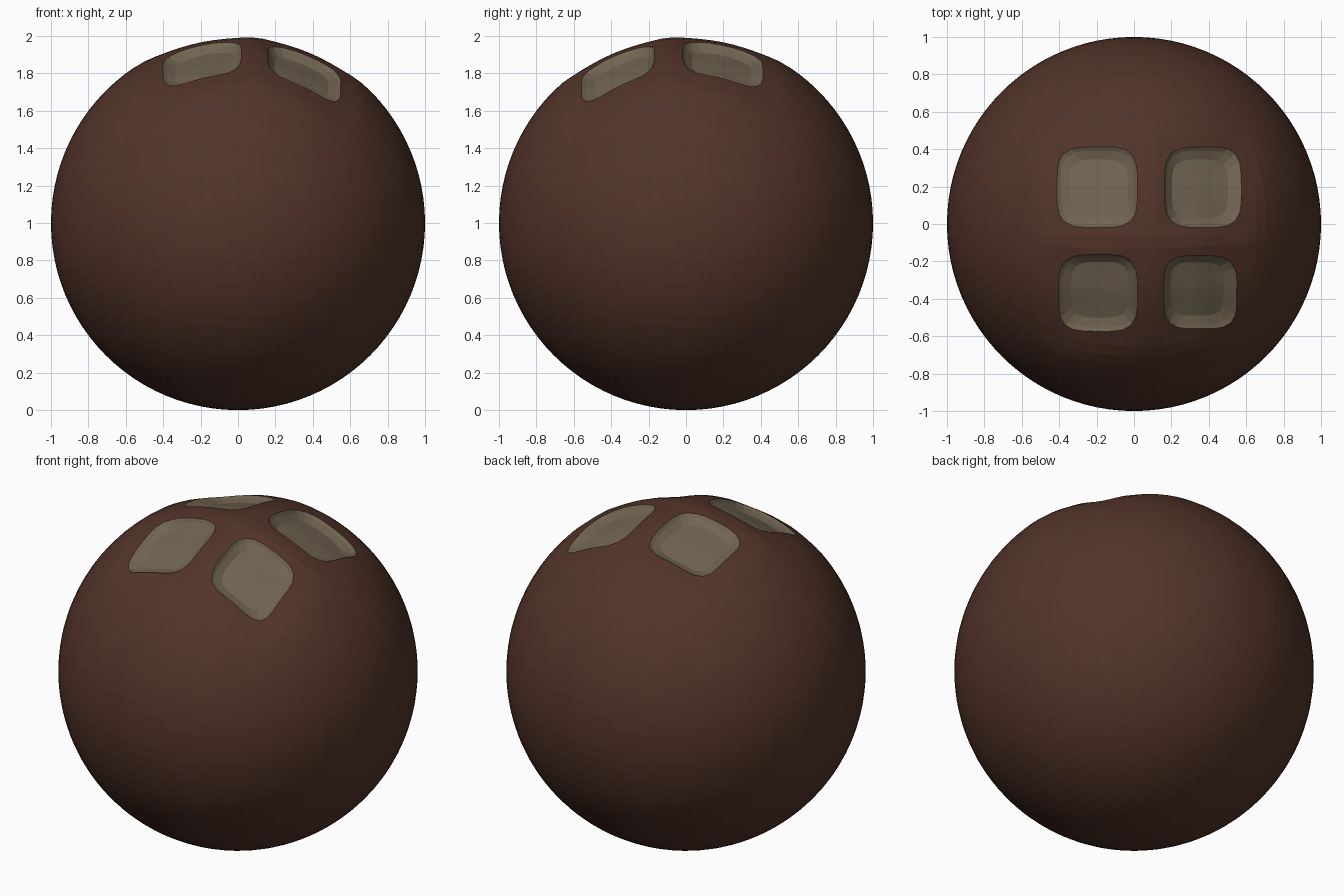
import bpy, bmesh, math
from mathutils import Vector

if "Cube" in bpy.data.objects:
    bpy.data.objects.remove(bpy.data.objects["Cube"], do_unlink=True)


def material(name, rgb):
    mat = bpy.data.materials.new(name)
    mat.use_nodes = True
    mat.diffuse_color = (*rgb, 1)
    mat.node_tree.nodes["Principled BSDF"].inputs["Base Color"].default_value = (*rgb, 1)
    return mat


MATERIALS = [material("dark brown", (0.085, 0.034, 0.022)),
             material("dull tan", (0.165, 0.128, 0.082))]

# Hollows: centre x, centre y, half width, half depth, seen from above
HOLLOWS = [(-0.20, 0.20, 0.22, 0.22), (0.375, 0.20, 0.21, 0.22),
           (-0.195, -0.375, 0.215, 0.21), (0.36, -0.37, 0.20, 0.20)]
CENTRE = Vector((0, 0, 1))


def make_object(name, bm):
    bmesh.ops.recalc_face_normals(bm, faces=bm.faces)
    mesh = bpy.data.meshes.new(name)
    bm.to_mesh(mesh)
    bm.free()
    for mat in MATERIALS:
        mesh.materials.append(mat)
    obj = bpy.data.objects.new(name, mesh)
    bpy.context.collection.objects.link(obj)
    return obj


def sag(p):
    """Soft sinking of the skin around each hollow."""
    total = 0
    if p.z > 0:
        for cx, cy, a, b in HOLLOWS:
            d = (abs((p.x - cx) / a) ** 4 + abs((p.y - cy) / b) ** 4) ** 0.25
            total += 0.018 * max(0, min(1, (1.5 - d) / 0.5))
    return min(total, 0.022)


def make_ball():
    """Sphere of even quads, grown from a subdivided cube."""
    bm = bmesh.new()
    bmesh.ops.create_cube(bm, size=2)
    bmesh.ops.subdivide_edges(bm, edges=bm.edges, cuts=23, use_grid_fill=True)
    for v in bm.verts:
        p = Vector([math.tan(c * math.pi / 4) for c in v.co]).normalized()
        v.co = CENTRE + p * (1 - sag(p))
    return make_object("ball", bm)


def make_cutter(cx, cy, a, b, sides=32):
    """Rounded-square dish that follows the curve of the ball."""
    bm = bmesh.new()
    rings = []

    def on_ball(x, y, radius):
        return CENTRE + Vector((x, y, math.sqrt(1 - x * x - y * y))) * radius

    for scale, radius in [(1.02, 1.06), (1, 0.985), (0.93, 0.965), (0.76, 0.938), (0.4, 0.93)]:
        ring = []
        for i in range(sides):
            t = math.tau * i / sides
            c, s = math.cos(t), math.sin(t)
            k = scale / (abs(c) ** 4 + abs(s) ** 4) ** 0.25
            ring.append(bm.verts.new(on_ball(cx + a * k * c, cy + b * k * s, radius)))
        rings.append(ring)
    for upper, lower in zip(rings, rings[1:]):
        for i in range(sides):
            j = (i + 1) % sides
            bm.faces.new((upper[i], upper[j], lower[j], lower[i]))
    # Close the lid and the floor with fans
    for ring, radius in ((rings[0], 1.08), (rings[-1], 0.93)):
        hub = bm.verts.new(on_ball(cx, cy, radius))
        for i in range(sides):
            bm.faces.new((ring[i], ring[(i + 1) % sides], hub))
    for f in bm.faces:
        f.material_index = 1
    return make_object("hollow_cutter", bm)


# Carve the hollows out of the ball
ball = make_ball()
bpy.context.view_layer.objects.active = ball
for hollow in HOLLOWS:
    cutter = make_cutter(*hollow)
    cutter.hide_render = True
    mod = ball.modifiers.new("hollow", 'BOOLEAN')
    mod.operation = 'DIFFERENCE'
    mod.solver = 'EXACT'
    mod.object = cutter
    bpy.ops.object.modifier_apply(modifier=mod.name)
    bpy.data.objects.remove(cutter, do_unlink=True)
